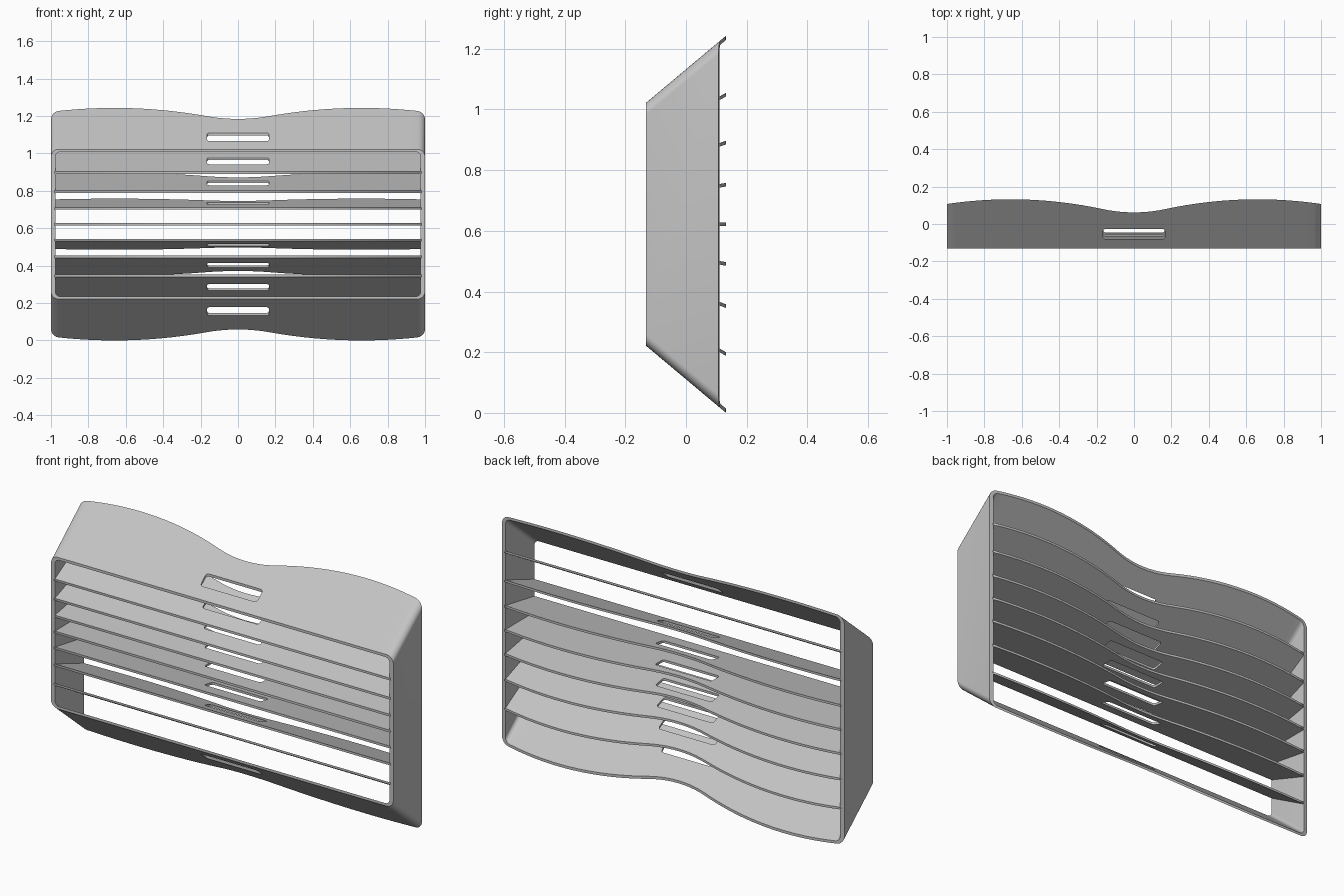
import bpy, bmesh, math

if "Cube" in bpy.data.objects:
    bpy.data.objects.remove(bpy.data.objects["Cube"])

FRONT, BACK = -0.132, 0.132
STEP = math.radians(10)                      # fan angle between slats
APEX = FRONT - 0.4 / math.tan(4 * STEP)      # line where all slats would meet
MID = math.tan(4 * STEP) * (BACK - APEX)

grey = bpy.data.materials.new("light grey")
grey.use_nodes = True
grey.diffuse_color = (0.55, 0.55, 0.55, 1)
grey.node_tree.nodes["Principled BSDF"].inputs["Base Color"].default_value = (0.55, 0.55, 0.55, 1)


def back_edge(x):
    """Wavy rear edge: two shallow bulges with a dip between them."""
    x = abs(x)
    if x < 0.17:
        return 0.062 + 0.623 * x * x
    return BACK - 0.216 * (x - 0.66) ** 2


def span(a, b, n):
    return [a + (b - a) * k / n for k in range(n + 1)]


def add_object(name, mesh):
    ob = bpy.data.objects.new(name, mesh)
    bpy.context.collection.objects.link(ob)
    mesh.materials.clear()
    mesh.materials.append(grey)
    return ob


def evaluated_mesh(ob):
    graph = bpy.context.evaluated_depsgraph_get()
    return bpy.data.meshes.new_from_object(ob.evaluated_get(graph))


def plate(name, outlines, thickness):
    """Flat plate from closed outlines; inner outlines become holes."""
    cu = bpy.data.curves.new(name, "CURVE")
    cu.dimensions = "2D"
    cu.fill_mode = "BOTH"
    cu.extrude = thickness / 2
    for pts in outlines:
        sp = cu.splines.new("POLY")
        sp.points.add(len(pts) - 1)
        for p, (x, y) in zip(sp.points, pts):
            p.co = (x, y, 0, 1)
        sp.use_cyclic_u = True
    tmp = bpy.data.objects.new("plate_curve", cu)
    bpy.context.collection.objects.link(tmp)
    mesh = evaluated_mesh(tmp)
    bpy.data.objects.remove(tmp)
    bm = bmesh.new()
    bm.from_mesh(mesh)
    bmesh.ops.remove_doubles(bm, verts=bm.verts, dist=1e-5)
    bmesh.ops.recalc_face_normals(bm, faces=bm.faces)
    bm.to_mesh(mesh)
    bm.free()
    return add_object(name, mesh)


def slot_outline(i):
    """Rounded slot, placed further back on the flatter slats."""
    y0 = -0.045 - 0.035 * (i / 4) ** 2
    y1 = y0 + 0.07 * math.cos(i * STEP)
    r = 0.012
    pts = []
    for q, (cx, cy) in enumerate([(0.165 - r, y1 - r), (r - 0.165, y1 - r),
                                  (r - 0.165, y0 + r), (0.165 - r, y0 + r)]):
        for a in span(q * math.pi / 2, (q + 1) * math.pi / 2, 4):
            pts.append((cx + r * math.cos(a), cy + r * math.sin(a)))
    return pts


# Inner slats, fanned out from the apex line
for i in range(-3, 4):
    outline = [(-0.982, FRONT), (0.982, FRONT)]
    outline += [(x, back_edge(x)) for x in span(0.982, -0.982, 56)]
    name = "slat_middle" if i == 0 else f"slat_{'upper' if i > 0 else 'lower'}_{abs(i)}"
    slat = plate(name, [outline, slot_outline(i)], 0.012)
    for v in slat.data.vertices:
        v.co.z += MID + math.tan(i * STEP) * (v.co.y - APEX)


# Outer frame: flared rounded tube, open at front and back
def ring(half, inset, r):
    """Front and back points around the frame; inset is depth below the slope."""
    edge = []
    for a in span(0, math.pi / 2, 6):
        edge.append((half - r + r * math.cos(a), inset + r - r * math.sin(a)))
    edge += [(x, inset) for x in span(half - r, r - half, 56)[1:-1]]
    for a in span(math.pi / 2, math.pi, 6):
        edge.append((r - half + r * math.cos(a), inset + r - r * math.sin(a)))
    loop = [(x, d, 1) for x, d in edge] + [(x, d, -1) for x, d in reversed(edge)]

    def place(x, d, s, y):
        return (x, y, MID + s * (math.tan(4 * STEP) * (y - APEX) - d))
    return ([place(x, d, s, FRONT) for x, d, s in loop],
            [place(x, d, s, back_edge(x)) for x, d, s in loop])


bm = bmesh.new()
outer_front, outer_back = ring(1.0, 0.0, 0.04)
inner_front, inner_back = ring(0.977, 0.014, 0.025)
loops = [[bm.verts.new(p) for p in pts]
         for pts in (outer_front, outer_back, inner_back, inner_front)]
n = len(loops[0])
for k in range(4):
    a, b = loops[k], loops[(k + 1) % 4]
    for j in range(n):
        m = (j + 1) % n
        bm.faces.new((a[j], a[m], b[m], b[j]))
bmesh.ops.recalc_face_normals(bm, faces=bm.faces)
mesh = bpy.data.meshes.new("outer_frame")
bm.to_mesh(mesh)
bm.free()
frame = add_object("outer_frame", mesh)

# Slots through the top and bottom of the frame
cutter = plate("slot_cutter", [slot_outline(4)], 6)
cutter.hide_render = True
mod = frame.modifiers.new("slots", "BOOLEAN")
mod.operation = "DIFFERENCE"
mod.solver = "EXACT"
mod.object = cutter
bpy.context.view_layer.update()
cut = evaluated_mesh(frame)
frame.modifiers.clear()
frame.data = cut
bpy.data.objects.remove(cutter)

# Smooth the rounded corners, keep rims and slot edges sharp
bpy.ops.object.select_all(action="DESELECT")
frame.select_set(True)
bpy.context.view_layer.objects.active = frame
bpy.ops.object.shade_smooth_by_angle(angle=math.radians(30))
